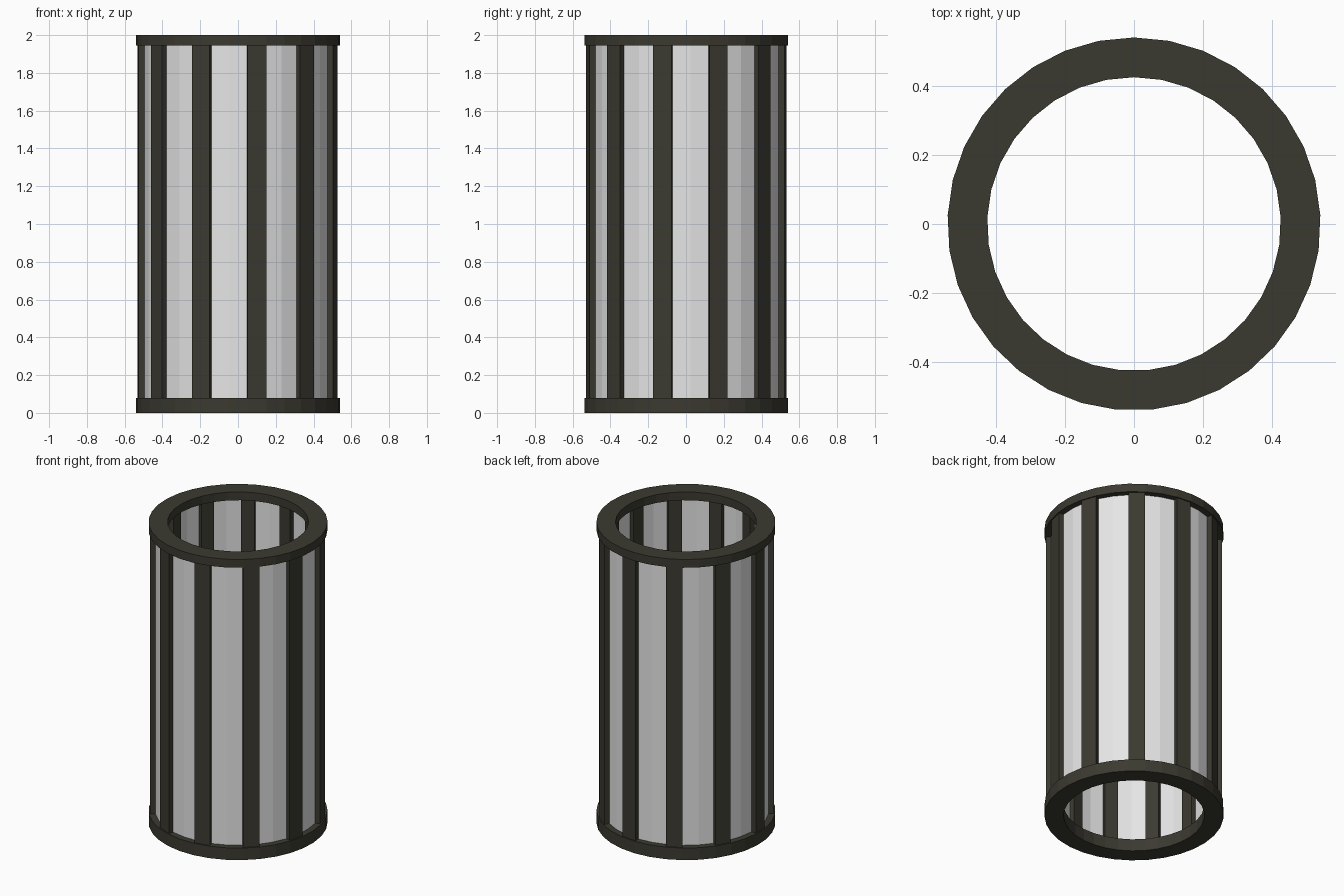
import bpy, bmesh, math

if "Cube" in bpy.data.objects:
    bpy.data.objects.remove(bpy.data.objects["Cube"])

SIDES = 33
STEP = 2 * math.pi / SIDES


def material(name, rgb):
    m = bpy.data.materials.new(name)
    m.diffuse_color = (*rgb, 1)
    m.use_nodes = True
    m.node_tree.nodes["Principled BSDF"].inputs["Base Color"].default_value = m.diffuse_color
    return m


dark = material("dark metal", (0.044, 0.042, 0.030))
pale = material("pale grey panel", (0.79, 0.79, 0.79))


def arc_block(name, first, count, r_in, r_out, z0, z1, mat):
    """Flat-sided curved block covering `count` segments; a full turn gives a ring."""
    bm = bmesh.new()
    full = count == SIDES
    rows = []
    for k in range(first, first + count + (0 if full else 1)):
        a = math.pi / 2 + k * STEP
        c, s = math.cos(a), math.sin(a)
        rows.append([bm.verts.new((r * c, r * s, z)) for r, z in
                     ((r_in, z0), (r_out, z0), (r_out, z1), (r_in, z1))])
    for i in range(count):
        a, b = rows[i], rows[(i + 1) % len(rows)]
        for j in range(4):
            n = (j + 1) % 4
            bm.faces.new((a[j], b[j], b[n], a[n]))
    if not full:
        bm.faces.new(rows[0])
        bm.faces.new(rows[-1])
    bmesh.ops.recalc_face_normals(bm, faces=bm.faces)
    me = bpy.data.meshes.new(name)
    bm.to_mesh(me)
    bm.free()
    me.materials.append(mat)
    ob = bpy.data.objects.new(name, me)
    bpy.context.collection.objects.link(ob)
    return ob


# End rings
Z_LOW, Z_HIGH = 0.08, 1.945
arc_block("bottom_ring", 0, SIDES, 0.425, 0.54, 0, Z_LOW, dark)
arc_block("top_ring", 0, SIDES, 0.425, 0.54, Z_HIGH, 2, dark)

# Upright bars with recessed two-facet panels between them
for i in range(SIDES // 3):
    arc_block(f"bar_{i + 1}", 3 * i + 2, 1, 0.435, 0.532, Z_LOW, Z_HIGH, dark)
    arc_block(f"panel_{i + 1}", 3 * i, 2, 0.465, 0.50, Z_LOW, Z_HIGH, pale)
